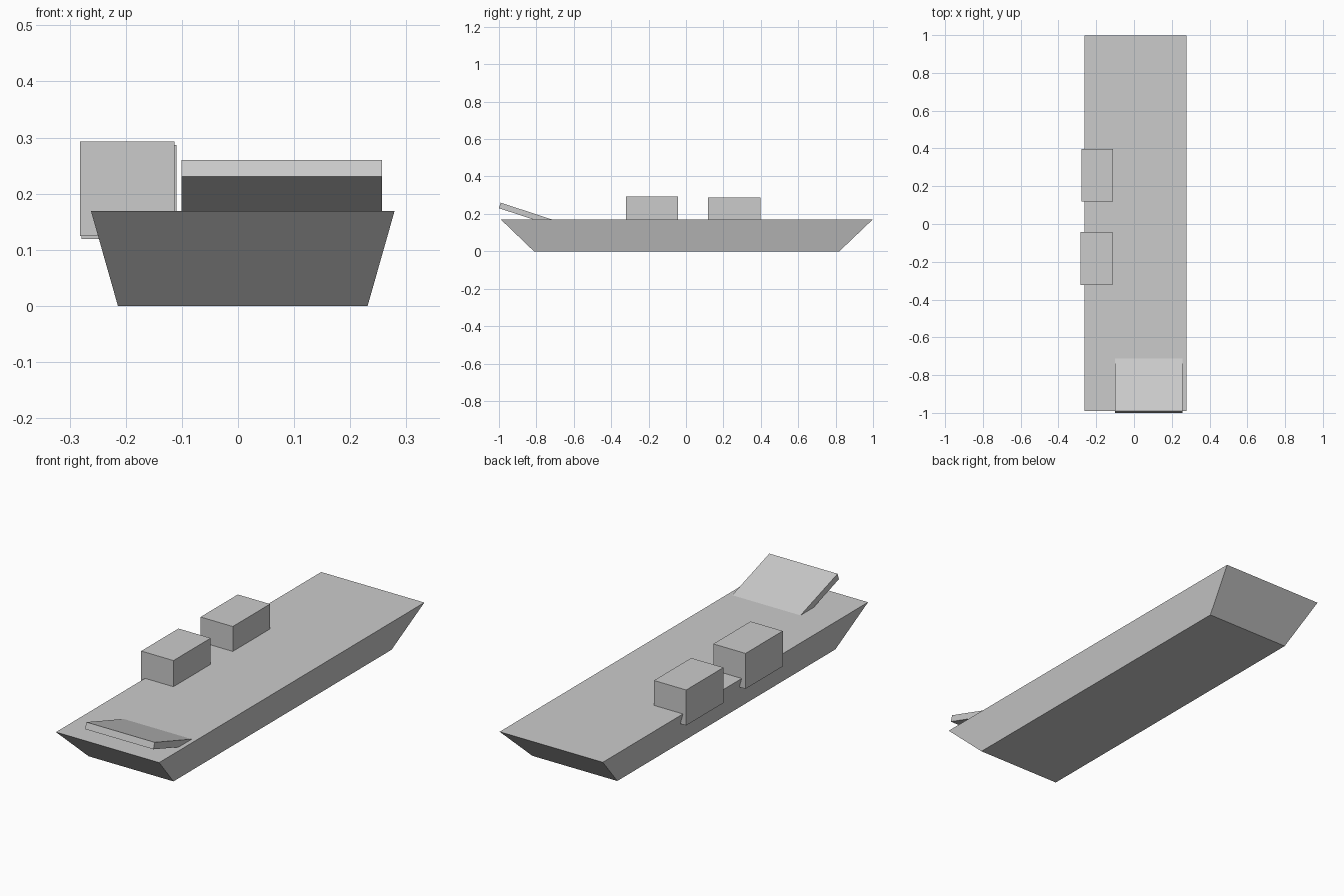
import bpy, bmesh
from mathutils import Vector

if "Cube" in bpy.data.objects:
    bpy.data.objects.remove(bpy.data.objects["Cube"])


def make(name, verts, faces):
    mesh = bpy.data.meshes.new(name)
    mesh.from_pydata(verts, [], faces)
    bm = bmesh.new()
    bm.from_mesh(mesh)
    bmesh.ops.recalc_face_normals(bm, faces=bm.faces)
    bm.to_mesh(mesh)
    bm.free()
    obj = bpy.data.objects.new(name, mesh)
    bpy.context.collection.objects.link(obj)
    return obj


def loft(name, lower, upper):
    """Closed solid between two matching four-point loops."""
    sides = [(i, (i + 1) % 4, (i + 1) % 4 + 4, i + 4) for i in range(4)]
    return make(name, lower + upper, [(3, 2, 1, 0), (4, 5, 6, 7)] + sides)


def rect(x0, x1, y0, y1, z):
    return [(x0, y0, z), (x1, y0, z), (x1, y1, z), (x0, y1, z)]


# Hull: flat bottom flaring out to the deck
loft("hull", rect(-0.214, 0.231, -0.813, 0.82, 0),
     rect(-0.262, 0.279, -0.989, 0.997, 0.169))

# Two cabins overhanging the left side of the deck
for name, x0, y0, z0 in (("front_cabin", -0.282, -0.322, 0.125),
                         ("rear_cabin", -0.279, 0.118, 0.119)):
    x1, y1, z1 = x0 + 0.169, y0 + 0.279, z0 + 0.168
    loft(name, rect(x0, x1, y0, y1, z0), rect(x0, x1, y0, y1, z1))

# Bow ramp: tilted plate rising out of the deck
tip = Vector((0, -0.991, 0.260))
along = Vector((0, 0.278, -0.091)).normalized()
down = Vector((0, along.z, -along.y)) * 0.031
profile = [tip, tip + along * 0.36, tip + along * 0.36 + down, tip + down]
loft("bow_ramp", [(-0.101, p.y, p.z) for p in profile],
     [(0.257, p.y, p.z) for p in profile])
